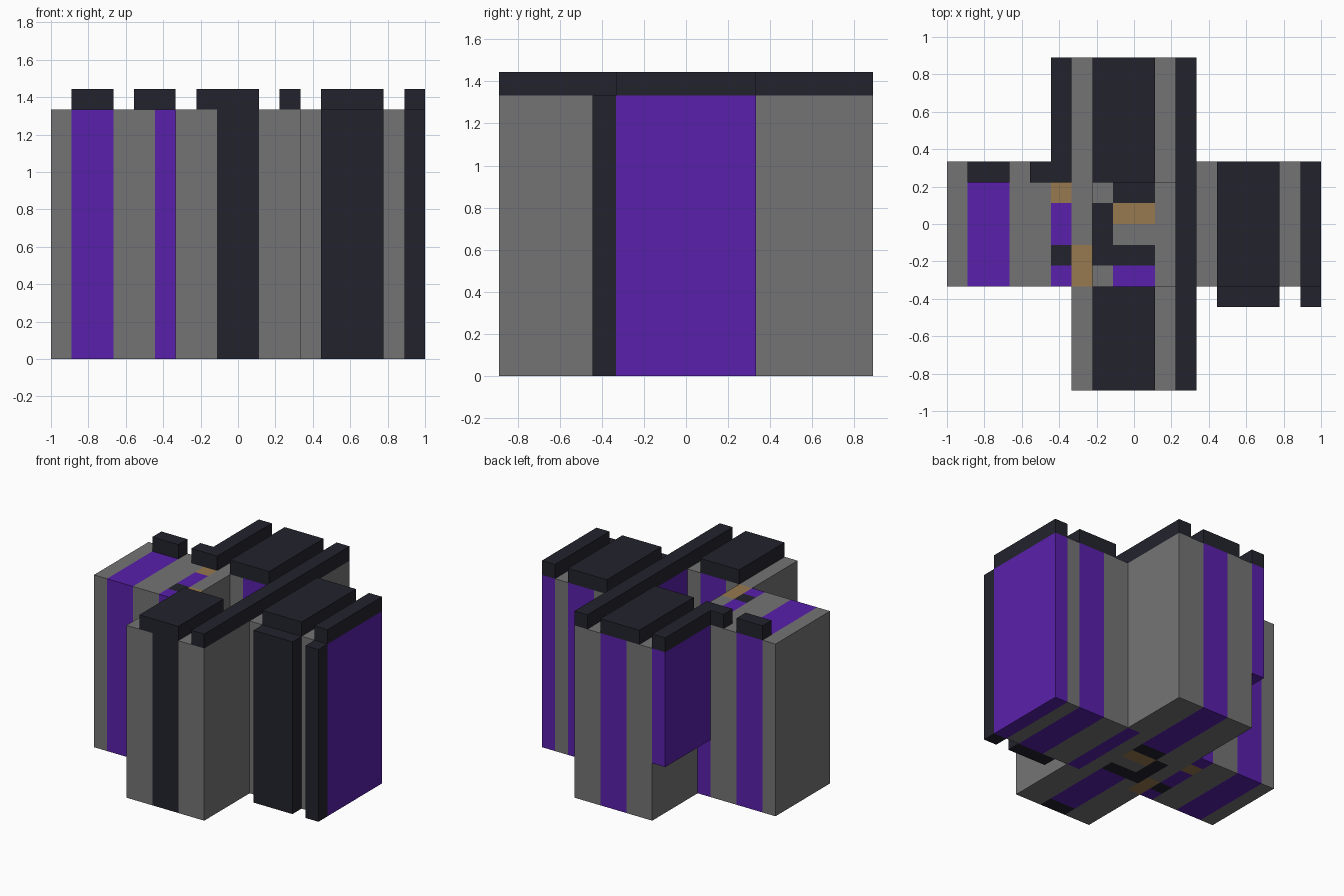
import bpy
import bmesh

cube = bpy.data.objects.get("Cube")
if cube:
    bpy.data.objects.remove(cube, do_unlink=True)

U = 1 / 9      # one grid cell
TOP = 12       # body height in cells
FLOOR = 1      # courtyard floor thickness in cells


def material(name, rgb):
    m = bpy.data.materials.new(name)
    m.use_nodes = True
    m.diffuse_color = (*rgb, 1)
    bsdf = m.node_tree.nodes["Principled BSDF"]
    bsdf.inputs["Base Color"].default_value = (*rgb, 1)
    bsdf.inputs["Roughness"].default_value = 0.9
    return m


GREY = material("stone grey", (0.175, 0.175, 0.175))
PURPLE = material("purple", (0.1, 0.0145, 0.41))
DARK = material("dark slate", (0.0165, 0.0165, 0.027))
TAN = material("tan", (0.31, 0.19, 0.08))


def block(name, mat, x, y, z=(0, TOP)):
    """Box spanning the given cell ranges."""
    bm = bmesh.new()
    bmesh.ops.create_cube(bm, size=1)
    for v in bm.verts:
        v.co = [U * (r[0] if c < 0 else r[1]) for c, r in zip(v.co, (x, y, z))]
    mesh = bpy.data.meshes.new(name)
    bm.to_mesh(mesh)
    bm.free()
    mesh.materials.append(mat)
    ob = bpy.data.objects.new(name, mesh)
    bpy.context.collection.objects.link(ob)
    return ob


def stripes(name, edges, mats, y, z=(0, TOP)):
    """Row of blocks side by side along x."""
    for a, b, m in zip(edges, edges[1:], mats):
        block(name, m, (a, b), y, z)


def column(name, x, edges, mats, z=(0, TOP)):
    """Row of blocks one after another along y."""
    for a, b, m in zip(edges, edges[1:], mats):
        block(name, m, x, (a, b), z)


# Four striped arms
G, P, D, T = GREY, PURPLE, DARK, TAN
stripes("west_arm", (-9, -8, -6, -4), (G, P, G), (-3, 3))
stripes("east_arm", (3, 5, 7, 8, 9), (G, P, G, P), (-3, 3))
stripes("north_arm", (-3, -1, 1, 3), (G, P, G), (3, 8))
stripes("south_arm", (-3, -1, 1, 3), (G, P, G), (-7, -3))
stripes("south_front", (-3, -1, 1, 3), (G, D, G), (-8, -7))

# Walls around the courtyard
column("west_inner_wall", (-4, -3), (-3, -2, -1, 1, 2, 3), (P, D, P, T, P))
column("west_courtyard_wall", (-3, -2), (-3, -1, 3), (T, G))
stripes("north_courtyard_wall", (-2, -1, 1, 2), (G, P, G), (2, 3))
block("east_courtyard_wall", P, (2, 3), (-3, 3))

# Courtyard floor pattern
base = (0, FLOOR)
column("floor_west", (-2, -1), (-3, -2, 1, 2), (G, D, G), base)
column("floor_middle", (-1, 1), (-3, -2, -1, 0, 1, 2), (P, D, G, T, D), base)
block("floor_east", G, (1, 2), (-3, 2), base)

# Slabs hung on the arms
block("north_side_slab", P, (-4, -3), (3, 8), (4, TOP))
block("east_front_slab", D, (4, 7), (-4, -3))
block("east_end_slab", D, (8, 9), (-4, -3))

# Dark caps on top
cap = (TOP, TOP + 1)
for name, x, y in (
    ("west_cap", (-8, -6), (2, 3)),
    ("corner_cap", (-5, -4), (2, 3)),
    ("north_side_cap", (-4, -3), (2, 8)),
    ("north_cap", (-2, 1), (2, 8)),
    ("south_cap", (-2, 1), (-8, -3)),
    ("long_cap", (2, 3), (-8, 8)),
    ("east_cap", (4, 7), (-3, 3)),
    ("east_end_cap", (8, 9), (-3, 3)),
):
    block(name, DARK, x, y, cap)

# The end cap reaches over the front slabs
block("east_front_lip", DARK, (8, 9), (-4, -3), (TOP - 0.01, TOP))
